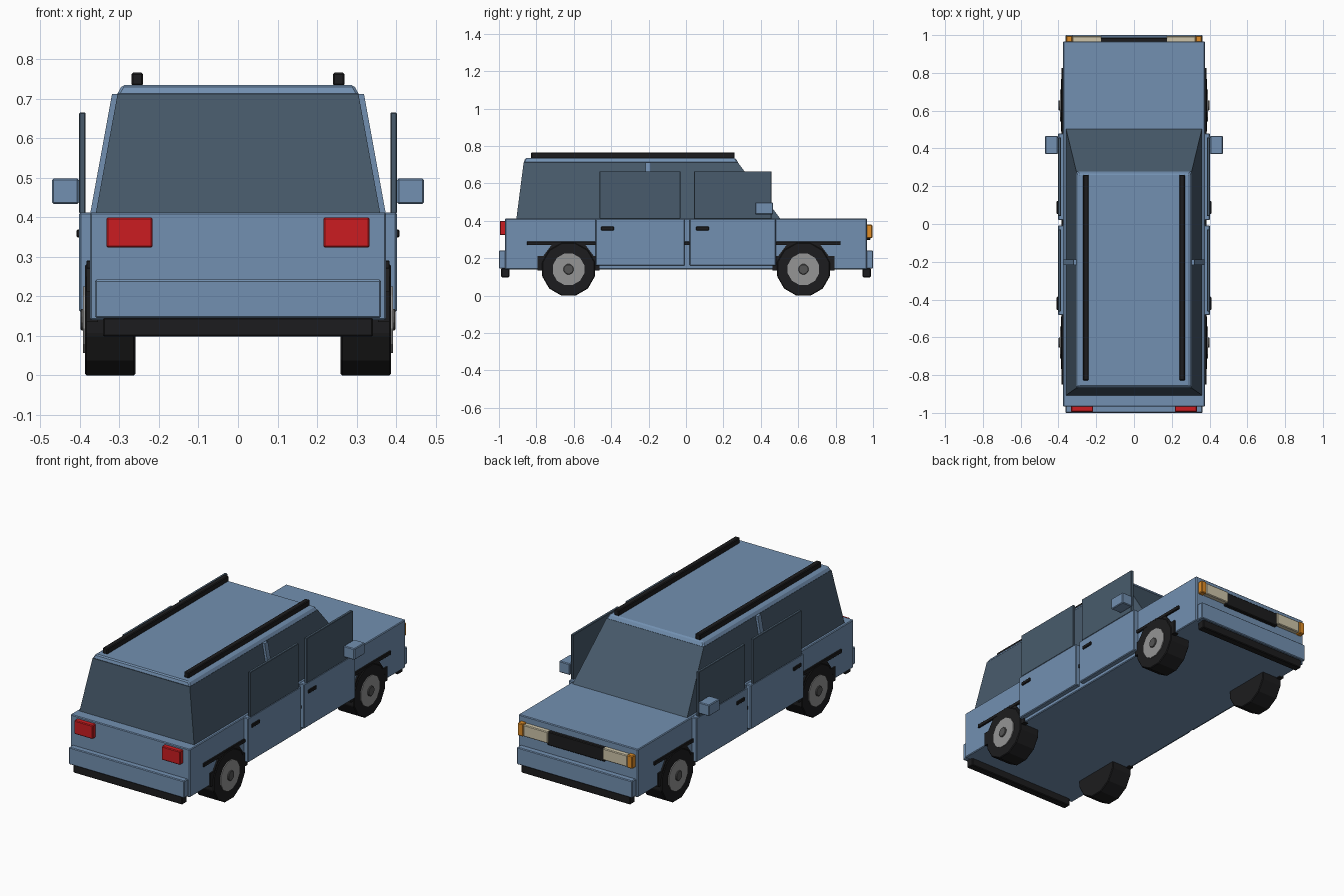
import bpy, bmesh, math
from mathutils import Matrix

if "Cube" in bpy.data.objects:
    bpy.data.objects.remove(bpy.data.objects["Cube"])


def mat(name, rgb):
    m = bpy.data.materials.new(name)
    m.diffuse_color = (*rgb, 1)
    m.use_nodes = True
    m.node_tree.nodes["Principled BSDF"].inputs["Base Color"].default_value = m.diffuse_color
    return m


PAINT = mat("paint", (0.17, 0.28, 0.44))
GLASS = mat("glass", (0.065, 0.105, 0.15))
BLACK = mat("black_trim", (0.012, 0.012, 0.013))
RED = mat("red_lens", (0.60, 0.012, 0.015))
AMBER = mat("amber_lens", (0.75, 0.27, 0.02))
CREAM = mat("cream_lens", (0.62, 0.56, 0.40))
GREY = mat("wheel_grey", (0.30, 0.30, 0.30))
DARK = mat("hub_grey", (0.09, 0.09, 0.09))


def finish(name, bm, material, bevel):
    bmesh.ops.recalc_face_normals(bm, faces=bm.faces)
    me = bpy.data.meshes.new(name)
    bm.to_mesh(me)
    bm.free()
    ob = bpy.data.objects.new(name, me)
    bpy.context.collection.objects.link(ob)
    me.materials.append(material)
    if bevel:
        b = ob.modifiers.new("bevel", 'BEVEL')
        b.width, b.segments = bevel, 1
    return ob


def box(name, x, y, z, material, bevel=0.004, top=None):
    """Block from ranges; top = (x range, y range) makes it taper."""
    bm = bmesh.new()
    bmesh.ops.create_cube(bm, size=1)
    for v in bm.verts:
        i, j, k = (int(c > 0) for c in v.co)
        tx, ty = top if (top and k) else (x, y)
        v.co = (tx[i], ty[j], z[k])
    return finish(name, bm, material, bevel)


def span(s, a, b):
    return tuple(sorted((s * a, s * b)))


def disc(name, s, x0, x1, y, z, r, material, bevel=0.0):
    bm = bmesh.new()
    bmesh.ops.create_cone(bm, cap_ends=True, segments=12, radius1=r, radius2=r, depth=x1 - x0)
    rot = Matrix.Rotation(math.radians(15), 4, 'X') @ Matrix.Rotation(math.radians(90), 4, 'Y')
    bmesh.ops.transform(bm, matrix=Matrix.Translation((s * (x0 + x1) / 2, y, z)) @ rot, verts=bm.verts)
    return finish(name, bm, material, bevel)


def side_plate(name, s, x0, x1, outline, material):
    """Outline in y/z extruded along x."""
    bm = bmesh.new()
    f = bm.faces.new([bm.verts.new((s * x0, y, z)) for y, z in outline])
    ext = bmesh.ops.extrude_face_region(bm, geom=[f])["geom"]
    bmesh.ops.translate(bm, vec=(s * (x1 - x0), 0, 0),
                        verts=[g for g in ext if isinstance(g, bmesh.types.BMVert)])
    return finish(name, bm, material, 0)


# Main body, glasshouse and roof
box("lower_body", (-.375, .375), (-.967, .967), (.14, .412), PAINT)
box("cabin_glass", (-.36, .36), (-.907, .505), (.41, .712), GLASS, 0,
    top=((-.305, .305), (-.868, .277)))
box("roof", (-.308, .308), (-.869, .281), (.708, .735), PAINT, .006,
    top=((-.293, .293), (-.86, .265)))

# Bumpers at both ends
for e, end in ((-1, "front"), (1, "back")):
    box(end + "_bumper", (-.362, .362), span(e, .96, 1.0), (.145, .242), PAINT)
    box(end + "_lower_bumper", (-.342, .342), span(e, .945, .988), (.098, .147), BLACK)

# Grille between the headlights
box("grille", (-.18, .18), (.96, .987), (.298, .375), BLACK)

for s, side in ((-1, "left_"), (1, "right_")):
    # Lamps
    box(side + "red_lamp", span(s, .216, .333), (-.995, -.96), (.323, .40), RED)
    box(side + "headlamp", span(s, .172, .326), (.96, .994), (.31, .376), CREAM)
    box(side + "indicator", span(s, .326, .36), (.96, .996), (.308, .38), AMBER)

    # Roof rail, side trim, mirror
    box(side + "roof_rail", span(s, .24, .27), (-.828, .26), (.733, .766), BLACK)
    box(side + "side_trim", span(s, .37, .384), (-.85, .827), (.27, .29), BLACK, .002)
    box(side + "mirror", span(s, .403, .471), (.37, .466), (.434, .498), PAINT)

    # Centre pillar
    box(side + "pillar", span(s, .34, .374), (-.217, -.187), (.41, .712), PAINT, 0,
        top=(span(s, .285, .319), (-.217, -.187)))

    # Doors with upright windows and handles
    for n, (y0, y1), (w0, w1), h in (("front_", (-.483, -.007), (-.462, -.03), -.455),
                                     ("back_", (.02, .48), (.043, .457), .053)):
        box(side + n + "door", span(s, .37, .402), (y0, y1), (.16, .412), PAINT)
        box(side + n + "door_window", span(s, .386, .402), (w0, w1), (.41, .665), GLASS, .002)
        box(side + n + "handle", span(s, .397, .409), (h, h + .07), (.349, .369), BLACK, .003)

    # Wheels with hubs and arches
    for n, y in (("front_", -.628), ("back_", .628)):
        disc(side + n + "tyre", s, .26, .387, y, .141, .146, BLACK, .004)
        disc(side + n + "hub", s, .37, .392, y, .141, .087, GREY)
        disc(side + n + "hub_cap", s, .38, .399, y, .141, .028, DARK, .003)
        arch = [(-.165, .135), (-.165, .212), (-.135, .212), (-.09, .272),
                (.09, .272), (.135, .212), (.165, .212), (.165, .135)]
        side_plate(side + n + "wheel_arch", s, .355, .383, [(y + a, b) for a, b in arch], BLACK)
